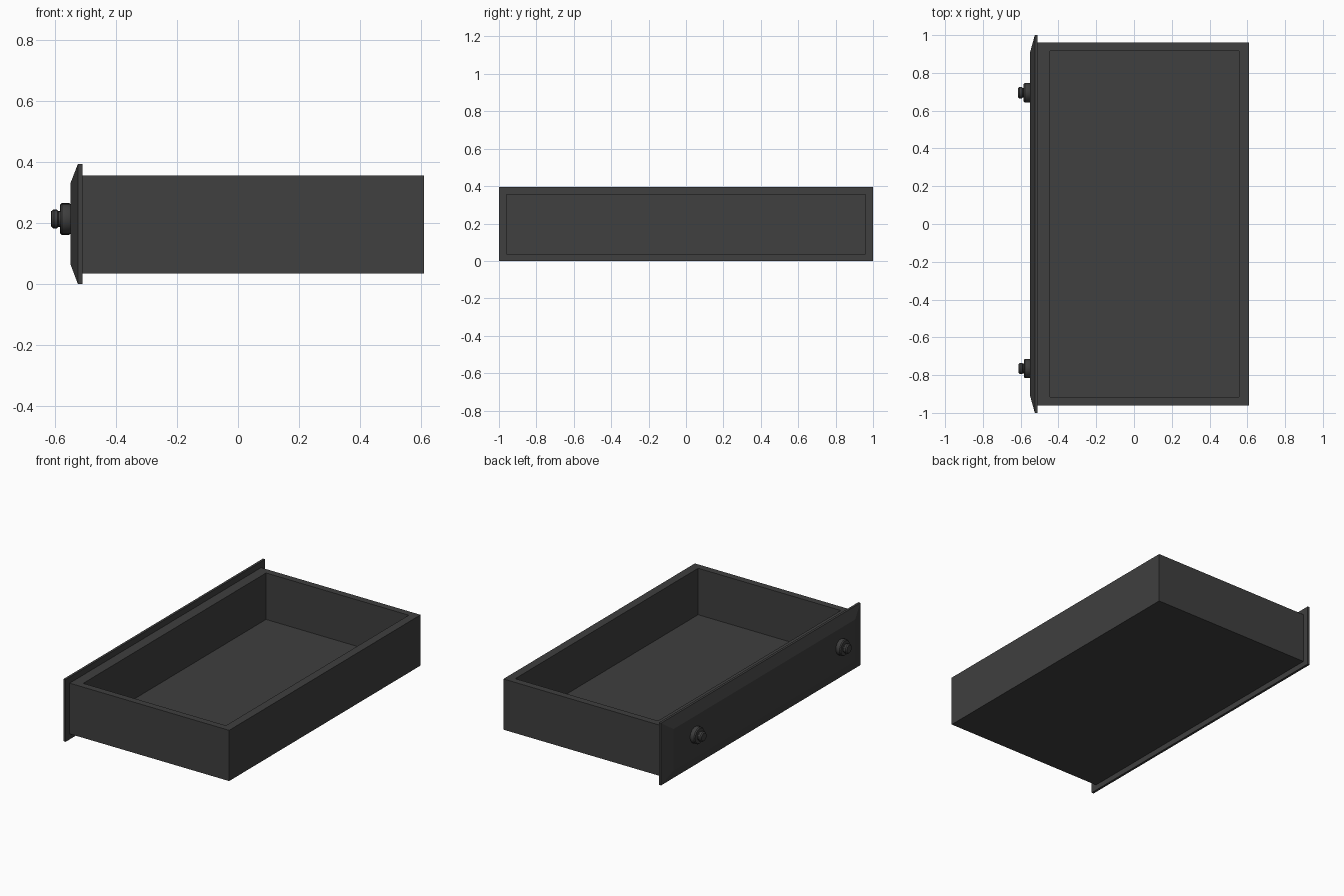
import bpy, bmesh, math
from mathutils import Matrix, Vector

cube = bpy.data.objects.get("Cube")
if cube:
    bpy.data.objects.remove(cube, do_unlink=True)

mat = bpy.data.materials.new("charcoal_wood")
mat.use_nodes = True
grey = (0.05, 0.05, 0.05, 1)
mat.diffuse_color = grey
mat.node_tree.nodes["Principled BSDF"].inputs["Base Color"].default_value = grey


def add_object(name, bm):
    bmesh.ops.recalc_face_normals(bm, faces=bm.faces)
    mesh = bpy.data.meshes.new(name)
    bm.to_mesh(mesh)
    bm.free()
    mesh.materials.append(mat)
    obj = bpy.data.objects.new(name, mesh)
    bpy.context.collection.objects.link(obj)
    return obj


def box(low, high):
    low, high = Vector(low), Vector(high)
    bm = bmesh.new()
    place = Matrix.Translation((low + high) / 2) @ Matrix.Diagonal((*(high - low), 1))
    bmesh.ops.create_cube(bm, size=1, matrix=place)
    return bm


# Open tray: inset the top, then push the inset face down to the floor
bm = box((-0.51, -0.96, 0.035), (0.61, 0.96, 0.357))
top = max(bm.faces, key=lambda f: f.calc_center_median().z)
bmesh.ops.inset_individual(bm, faces=[top], thickness=0.04)
for v in top.verts:
    v.co.x = -0.445 if v.co.x < 0 else 0.557
    v.co.y = math.copysign(0.917, v.co.y)
floor = bmesh.ops.extrude_face_region(bm, geom=[top])["geom"]
bmesh.ops.delete(bm, geom=[top], context="FACES_ONLY")
for v in floor:
    if isinstance(v, bmesh.types.BMVert):
        v.co.z = 0.062
add_object("drawer_tray", bm)

# Raised front panel with wide chamfered borders
bm = box((-0.525, -1, 0), (-0.51, 1, 0.395))
face = min(bm.faces, key=lambda f: f.calc_center_median().x)
raised = bmesh.ops.extrude_face_region(bm, geom=[face])["geom"]
bmesh.ops.delete(bm, geom=[face], context="FACES_ONLY")
for v in raised:
    if isinstance(v, bmesh.types.BMVert):
        v.co = (-0.55, math.copysign(0.91, v.co.y), 0.33 if v.co.z > 0.2 else 0.067)
add_object("front_panel", bm)

# Turned knobs: distance out from the panel, radius
profile = [(-0.005, 0.046), (0.004, 0.052), (0.028, 0.052), (0.034, 0.047),
           (0.034, 0.026), (0.04, 0.026), (0.044, 0.031), (0.056, 0.031), (0.063, 0.025)]


def knob(name, y, scale):
    bm = bmesh.new()
    sides = 24
    rings = []
    for out, r in profile:
        turns = [2 * math.pi * i / sides for i in range(sides)]
        rings.append([bm.verts.new((-0.55 - out * scale, y + r * scale * math.cos(a),
                                    0.214 + r * scale * math.sin(a))) for a in turns])
    for a, b in zip(rings, rings[1:]):
        for i in range(sides):
            j = (i + 1) % sides
            bm.faces.new((a[i], a[j], b[j], b[i]))
    bm.faces.new(rings[0])
    bm.faces.new(rings[-1])
    obj = add_object(name, bm)
    bpy.ops.object.select_all(action="DESELECT")
    obj.select_set(True)
    bpy.context.view_layer.objects.active = obj
    bpy.ops.object.shade_smooth_by_angle(angle=math.radians(35))


knob("knob_back", 0.695, 1)
knob("knob_front", -0.765, 0.97)
